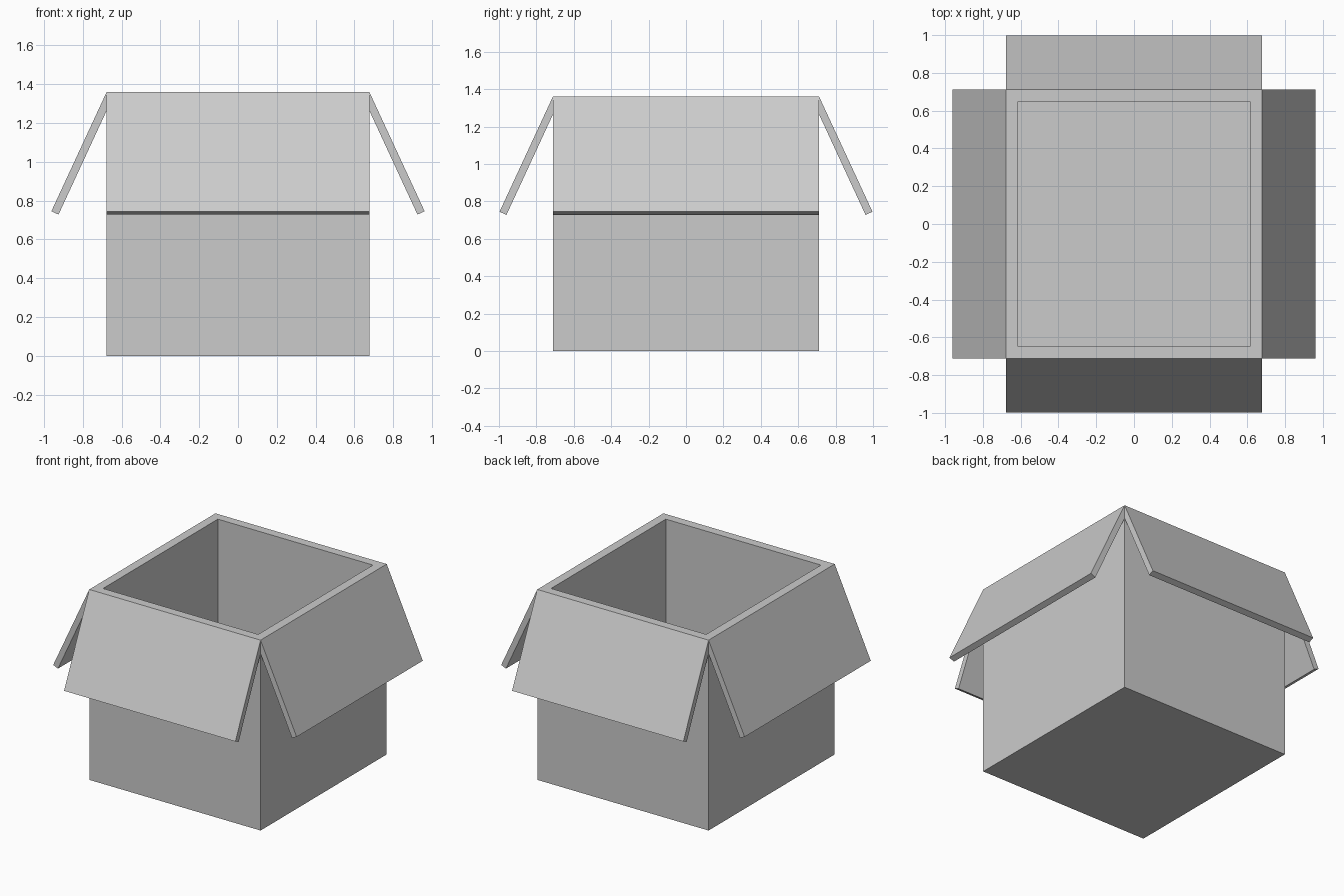
import bpy, bmesh
from mathutils import Matrix
from math import radians

if "Cube" in bpy.data.objects:
    bpy.data.objects.remove(bpy.data.objects["Cube"])

HX, HY, H = 0.677, 0.712, 1.36   # half width, half depth, height
WALL = 0.064                     # cardboard wall and floor thickness


def finish(name, bm):
    bmesh.ops.recalc_face_normals(bm, faces=bm.faces[:])
    me = bpy.data.meshes.new(name)
    bm.to_mesh(me)
    bm.free()
    ob = bpy.data.objects.new(name, me)
    bpy.context.collection.objects.link(ob)
    return ob


# Open box body: cube with the top inset and pushed down to the floor
bm = bmesh.new()
bmesh.ops.create_cube(bm, size=1)
for v in bm.verts:
    v.co.x *= 2 * HX
    v.co.y *= 2 * HY
    v.co.z = (v.co.z + 0.5) * H
top = max(bm.faces, key=lambda f: f.calc_center_median().z)
bmesh.ops.inset_region(bm, faces=[top], thickness=WALL, use_even_offset=True)
cavity = bmesh.ops.extrude_discrete_faces(bm, faces=[top])["faces"][0]
for v in cavity.verts:
    v.co.z = WALL
finish("box_body", bm)


# Folded-out flap: sloping strip profile swept along the box edge
def flap(name, edge, half_width, angle):
    profile = [(0, H), (0.285, 0.745), (0.248, 0.728), (0, H - 0.096)]
    bm = bmesh.new()
    verts = [bm.verts.new((edge + d, -half_width, z)) for d, z in profile]
    face = bm.faces.new(verts)
    ext = bmesh.ops.extrude_face_region(bm, geom=[face])["geom"]
    moved = [g for g in ext if isinstance(g, bmesh.types.BMVert)]
    bmesh.ops.translate(bm, verts=moved, vec=(0, 2 * half_width, 0))
    bmesh.ops.transform(bm, verts=bm.verts[:],
                        matrix=Matrix.Rotation(radians(angle), 4, 'Z'))
    finish(name, bm)


flap("right_flap", HX, HY, 0)
flap("left_flap", HX, HY, 180)
flap("back_flap", HY, HX, 90)
flap("front_flap", HY, HX, -90)
